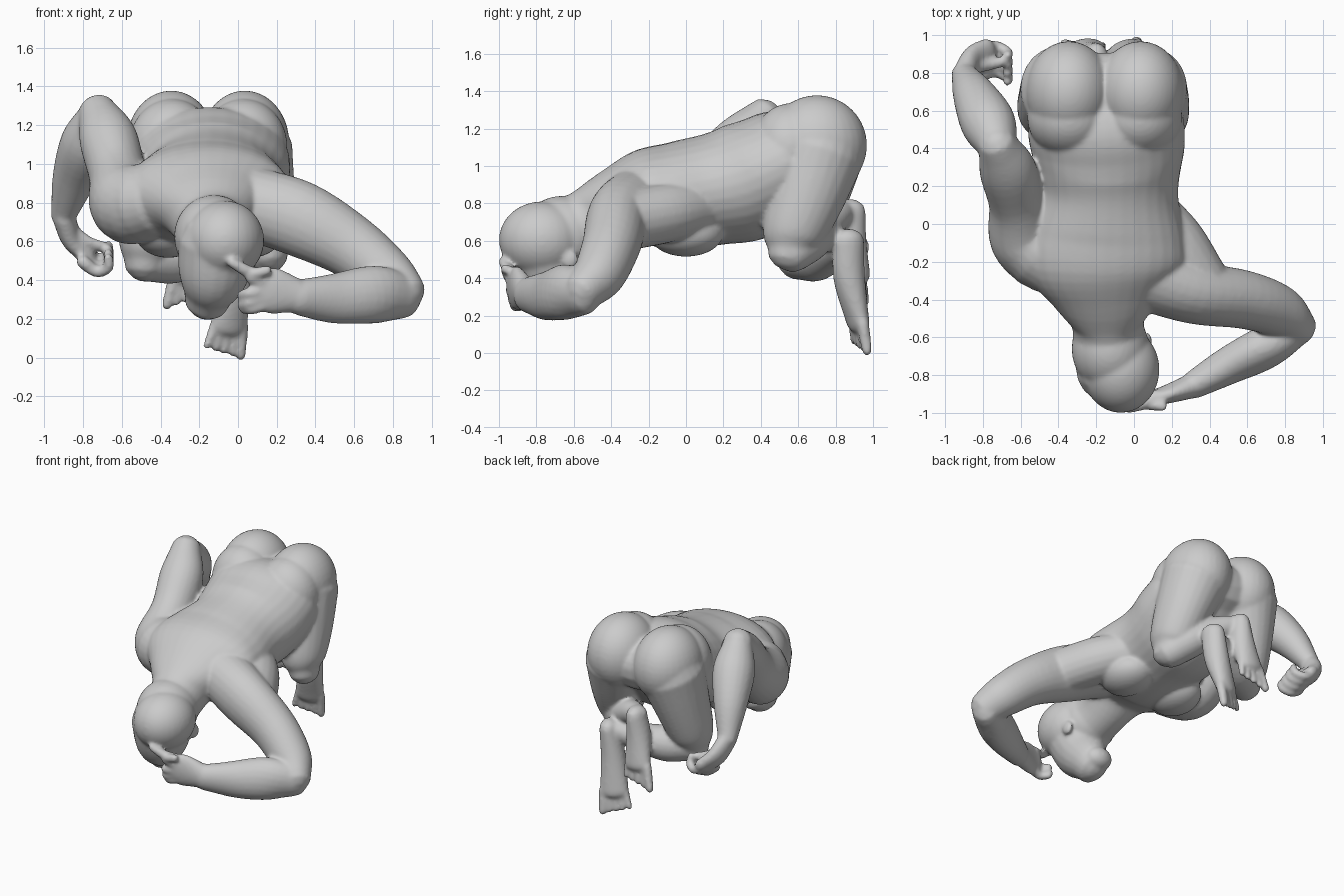
import bpy, bmesh, math
from mathutils import Vector, Matrix

bm = bmesh.new()


def tube(secs, side=(1, 0, 0), n=20, sub=5):
    """Swept limb with rounded ends; each section is x, y, z, half-width[, half-depth]."""
    s = [Vector(q if len(q) == 5 else (*q, q[3])) for q in secs]
    s = [s[0] * 2 - s[1]] + s + [s[-1] * 2 - s[-2]]
    pts = []
    for i in range(1, len(s) - 2):
        a, b, c, d = s[i - 1:i + 3]
        for k in range(sub):
            t = k / sub
            pts.append(0.5 * (2 * b + (c - a) * t + (2 * a - 5 * b + 4 * c - d) * t ** 2
                              + (3 * b - a - 3 * c + d) * t ** 3))
    pts.append(s[-2])
    pos = [Vector(p[:3]) for p in pts]
    rad = [(p[3], p[4]) for p in pts]

    def cap(p, q, r):
        d, m = (p - q).normalized(), min(r)
        return [(p + d * m * h, (r[0] * w, r[1] * w)) for h, w in ((.5, .87), (.85, .5), (.98, .15))]
    rings = (cap(pos[0], pos[1], rad[0])[::-1] + list(zip(pos, rad)) + cap(pos[-1], pos[-2], rad[-1]))
    prev = None
    for i, (p, r) in enumerate(rings):
        t = (rings[min(i + 1, len(rings) - 1)][0] - rings[max(i - 1, 0)][0]).normalized()
        u = Vector(side)
        u = (u - t * u.dot(t)).normalized()
        v = t.cross(u)
        ring = [bm.verts.new(p + u * r[0] * math.cos(2 * math.pi * k / n)
                             + v * r[1] * math.sin(2 * math.pi * k / n)) for k in range(n)]
        if prev:
            for k in range(n):
                bm.faces.new((prev[k], prev[(k + 1) % n], ring[(k + 1) % n], ring[k]))
        else:
            bm.faces.new(ring[::-1])
        prev = ring
    bm.faces.new(prev)


def ball(c, r):
    m = Matrix.Translation(c) @ Matrix.Diagonal((*r, 1))
    bmesh.ops.create_uvsphere(bm, u_segments=32, v_segments=20, radius=1, matrix=m)


# torso and neck
tube([(-.13, -.62, .63, .19, .2), (-.14, -.5, .69, .2, .2), (-.15, -.38, .78, .3, .2),
      (-.16, -.22, .83, .43, .26), (-.15, -.05, .84, .425, .29), (-.14, .15, .875, .375, .3),
      (-.14, .3, .91, .39, .32), (-.14, .42, .96, .41, .31), (-.15, .55, 1.02, .41, .29),
      (-.15, .72, 1.07, .35, .19)], n=32)
# muscle joining the back to the raised arm
tube([(.1, .06, .78, .14), (.22, -.1, .75, .16), (.34, -.3, .71, .16)], (0, 0, 1))
for sx in (-1, 1):
    ball((-.15 + sx * .21, .0, .64), (.17, .2, .125))        # chest
    ball((-.155 + sx * .19, .7, 1.11), (.23, .268, .268))     # buttocks
    ball((-.155 + sx * .185, .56, 1.09), (.225, .21, .245))

# head: skull, face, chin, nose, ears
ball((-.125, -.66, .625), (.205, .23, .215))
ball((-.07, -.77, .605), (.205, .23, .205))
tube([(-.1, -.76, .58, .21, .2), (-.13, -.71, .42, .18, .19), (-.155, -.65, .32, .125, .14)])
ball((-.16, -.57, .32), (.1, .08, .08))
tube([(-.15, -.76, .3, .03), (-.18, -.69, .23, .035)], n=10)
for x, z in ((.07, .5), (-.29, .56)):
    ball((x, -.62, z), (.025, .045, .05))

# thighs
tube([(.06, .71, 1.06, .225, .24), (.11, .64, .83, .185, .205), (.14, .57, .63, .15, .165),
      (.16, .55, .54, .1, .115)], n=24)
tube([(-.38, .71, 1.06, .225, .24), (-.43, .66, .83, .185, .205), (-.47, .61, .61, .15, .165),
      (-.48, .6, .5, .11, .115)], n=24)
# crossed shins
tube([(.15, .57, .54, .11), (.06, .67, .62, .12), (-.1, .79, .72, .085), (-.21, .86, .76, .06)], (0, 0, 1))
tube([(-.46, .61, .5, .11), (-.32, .7, .51, .125), (-.12, .79, .55, .09), (.03, .86, .59, .065)], (0, 0, 1))


def foot(heel, ball_pt, big, side):
    """Foot with the sole facing back; big is the side of the large toe."""
    h, b, u = Vector(heel), Vector(ball_pt), Vector(side).normalized()
    mid = h.lerp(b, .45) - Vector((0, .02, 0))
    tube([(*h, .065, .085), (*mid, .085, .085), (*b, .1, .055)], side)
    d = (b - h).normalized()
    for k in range(5):
        r = .036 if k == 0 else .028
        p = b + u * big * (.075 - .038 * k)
        tube([(*p, r), (*(p + d * (.15 - .013 * k) + u * big * (.02 - .01 * k)), r * .8)], n=8)


foot((.03, .87, .6), (-.05, .92, .16), 1, (1, .35, 0))
foot((-.2, .875, .76), (-.25, .93, .42), -1, (1, 0, 0))

# arm bent in front of the head
tube([(.06, -.26, .8, .2, .19), (.32, -.36, .715, .17, .195), (.58, -.4, .575, .155, .165),
      (.76, -.46, .43, .14, .145), (.85, -.54, .34, .11, .12)], (0, 1, 0), 24)
tube([(.85, -.55, .32, .1, .12), (.7, -.65, .325, .115, .15), (.5, -.75, .305, .1, .13),
      (.32, -.85, .31, .075, .095)], (-.5, -.86, 0))
tube([(.3, -.86, .32, .065, .09), (.18, -.9, .345, .05, .12), (.1, -.92, .36, .04, .1)], (0, 1, 0))

# arm folded back along the side
tube([(-.48, -.16, .8, .2, .2), (-.58, -.06, .8, .19, .205), (-.62, .12, .94, .15, .17),
      (-.67, .29, 1.13, .15, .145), (-.72, .41, 1.255, .105, .105)], n=24)
tube([(-.72, .41, 1.255, .1), (-.77, .53, 1.11, .145), (-.84, .67, .94, .118), (-.9, .79, .74, .068)])
tube([(-.9, .79, .73, .06, .075), (-.86, .86, .62, .055, .09), (-.78, .9, .54, .05, .09)])

# fingers: front hand, then side hand
fingers = [
    [(.12, -.91, .42, .036), (.04, -.955, .45, .033), (-.03, -.975, .49, .028)],
    [(.12, -.93, .39, .036), (.06, -.95, .42, .033), (.15, -.965, .45, .028)],
    [(.1, -.93, .34, .034), (.05, -.93, .33, .031), (.02, -.88, .32, .028)],
    [(.1, -.92, .3, .034), (.05, -.92, .28, .03), (.02, -.87, .27, .027)],
    [(.13, -.91, .27, .034), (.07, -.91, .25, .03), (.03, -.87, .25, .026)],
]
for k in range(4):
    y, z = .95 - .045 * k, .56 - .022 * k
    fingers.append([(-.8, y - .02, z, .036), (-.73, y - .01, z - .05, .032),
                    (-.67, y - .04, z - .03, .029), (-.67, y - .06, z + .02, .026)])
fingers.append([(-.86, .83, .66, .036), (-.78, .84, .6, .032), (-.69, .86, .57, .028)])
for f in fingers:
    tube(f, (.3, .5, .8), 10)

# fuse all parts into one soft skin
bmesh.ops.recalc_face_normals(bm, faces=bm.faces)
me = bpy.data.meshes.new("crouching_figure")
bm.to_mesh(me)
bm.free()
body = bpy.data.objects.new("crouching_figure", me)
bpy.context.collection.objects.link(body)
rm = body.modifiers.new("fuse", 'REMESH')
rm.mode, rm.voxel_size, rm.use_smooth_shade = 'VOXEL', .012, True
sm = body.modifiers.new("soften", 'SMOOTH')
sm.factor, sm.iterations = .5, 8
